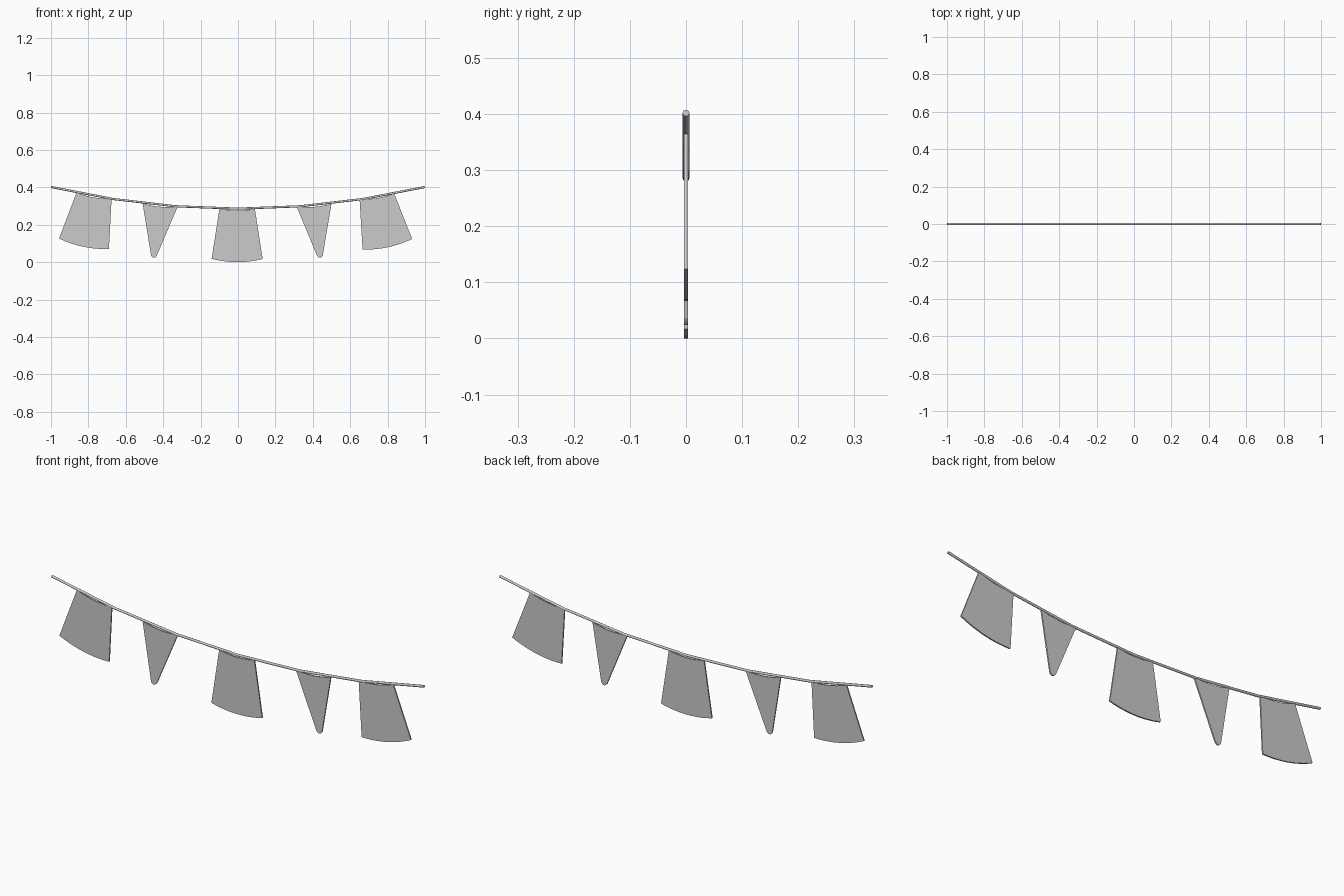
import bpy, bmesh
from mathutils import Vector

if "Cube" in bpy.data.objects:
    bpy.data.objects.remove(bpy.data.objects["Cube"])

THICK = 0.0065


def sagging_edge(a, b, sag, n=10):
    """Points from a to b, bowed away sideways (downwards) by sag."""
    a, b = Vector(a), Vector(b)
    d = (b - a).normalized()
    down = Vector((d.y, -d.x))
    if down.y > 0:
        down = -down
    return [a.lerp(b, i / n) + down * sag * 4 * (i / n) * (1 - i / n) for i in range(n + 1)]


def flag(name, tl, tr, br, bl, top_sag, bottom_sag):
    outline = sagging_edge(tl, tr, top_sag) + sagging_edge(br, bl, bottom_sag)
    bm = bmesh.new()
    face = bm.faces.new([bm.verts.new((p.x, -THICK / 2, p.y)) for p in outline])
    ext = bmesh.ops.extrude_face_region(bm, geom=[face])
    verts = [v for v in ext["geom"] if isinstance(v, bmesh.types.BMVert)]
    bmesh.ops.translate(bm, verts=verts, vec=(0, THICK, 0))
    bmesh.ops.recalc_face_normals(bm, faces=bm.faces)
    me = bpy.data.meshes.new(name)
    bm.to_mesh(me)
    bm.free()
    bpy.context.collection.objects.link(bpy.data.objects.new(name, me))


# Hanging rope: six straight segments following a parabola
curve = bpy.data.curves.new("rope", "CURVE")
curve.dimensions = "3D"
curve.bevel_depth = 0.006
curve.bevel_resolution = 3
curve.use_fill_caps = True
spline = curve.splines.new("POLY")
spline.points.add(6)
for i, p in enumerate(spline.points):
    x = -0.999 + 1.998 * i / 6
    p.co = (x, 0, 0.286 + 0.116 * x * x, 1)
bpy.context.collection.objects.link(bpy.data.objects.new("rope", curve))

# Square-ended flags
flag("outer_flag_left", (-0.863, 0.373), (-0.676, 0.339), (-0.690, 0.070), (-0.957, 0.126), 0.010, 0.016)
flag("centre_flag", (-0.099, 0.287), (0.090, 0.286), (0.132, 0.017), (-0.141, 0.018), 0.011, 0.0175)
flag("outer_flag_right", (0.650, 0.337), (0.835, 0.368), (0.931, 0.124), (0.666, 0.067), 0.010, 0.016)

# Tapered pennants with blunt rounded tips
flag("pennant_left", (-0.510, 0.315), (-0.322, 0.298), (-0.435, 0.033), (-0.465, 0.036), 0.010, 0.011)
flag("pennant_right", (0.313, 0.298), (0.500, 0.313), (0.453, 0.036), (0.423, 0.033), 0.010, 0.011)
